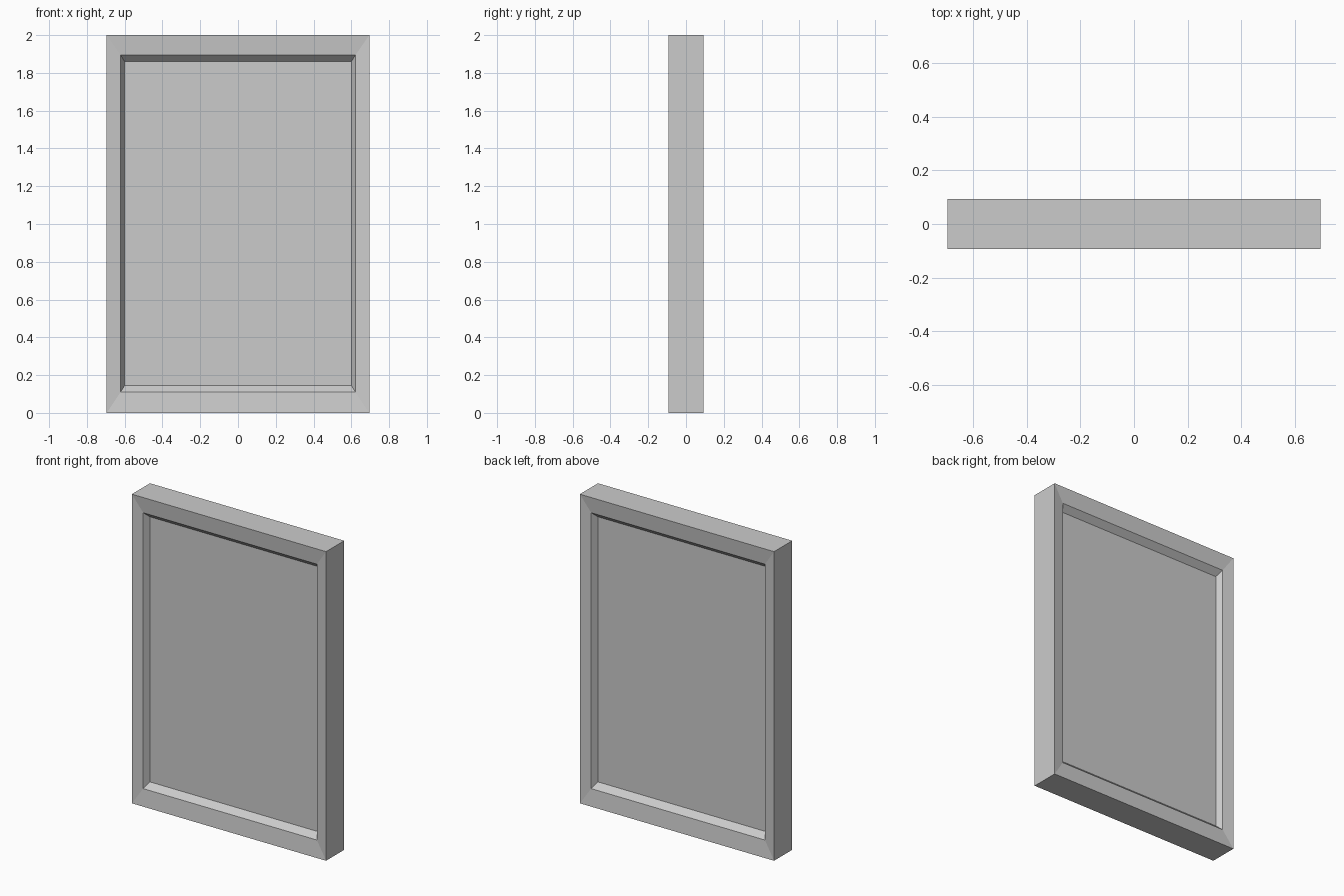
import bpy
import bmesh

if "Cube" in bpy.data.objects:
    bpy.data.objects.remove(bpy.data.objects["Cube"])

# Rectangular outlines: half width, bottom z, top z, half depth
PANEL = (0.60, 0.145, 1.86, 0.043)
RIM = (0.622, 0.11, 1.895, 0.081)
OUTER = (0.695, 0.0, 2.0, 0.0925)


def ring(bm, outline, side):
    w, z0, z1, d = outline
    return [bm.verts.new((x, side * d, z))
            for x, z in ((-w, z0), (w, z0), (w, z1), (-w, z1))]


def bridge(bm, a, b):
    for i in range(4):
        j = (i + 1) % 4
        bm.faces.new((a[i], a[j], b[j], b[i]))


bm = bmesh.new()
# Frame profile lofted from the front recess, round the outside, to the back recess
rings = [ring(bm, o, -1) for o in (PANEL, RIM, OUTER)]
rings += [ring(bm, o, 1) for o in (OUTER, RIM, PANEL)]
for a, b in zip(rings, rings[1:]):
    bridge(bm, a, b)

# Recessed panel, front and back
bm.faces.new(rings[0])
bm.faces.new(rings[-1])
bmesh.ops.recalc_face_normals(bm, faces=bm.faces)

mesh = bpy.data.meshes.new("framed_panel")
bm.to_mesh(mesh)
bm.free()
bpy.context.collection.objects.link(bpy.data.objects.new("framed_panel", mesh))
